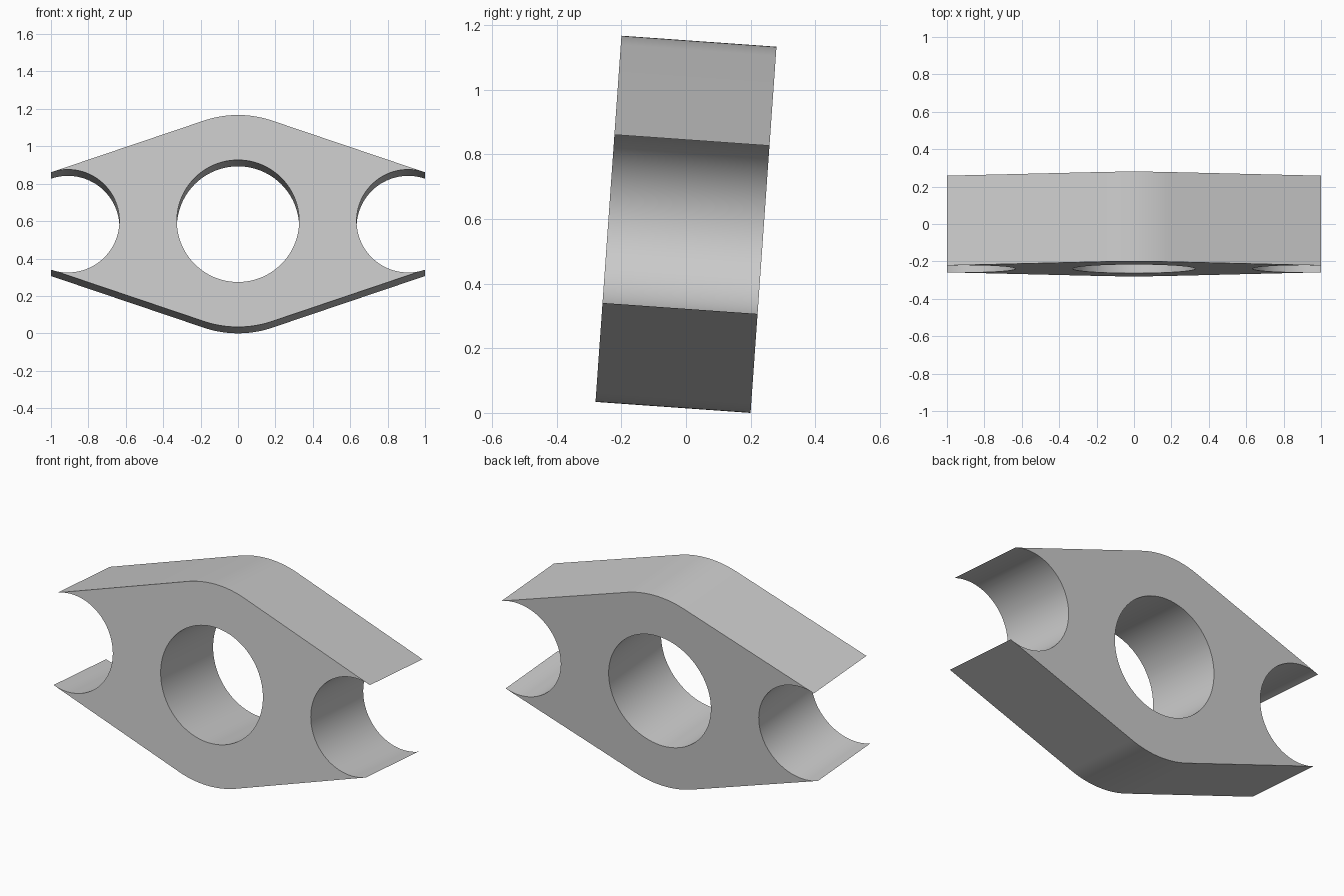
import bpy, bmesh
from math import sin, cos, asin, acos, atan2, hypot, pi, radians
from mathutils import Matrix

cube = bpy.data.objects.get("Cube")
if cube:
    bpy.data.objects.remove(cube, do_unlink=True)

CROWN = 0.568            # radius of the rounded top and bottom
BORE = 0.327             # centre hole radius
NOTCH, NOTCH_X = 0.276, 0.91
DEPTH = 0.481
LEAN = radians(4.05)

grey = bpy.data.materials.new("plain grey")
grey.use_nodes = True
colour = (0.6, 0.6, 0.6, 1)
grey.diffuse_color = colour
grey.node_tree.nodes["Principled BSDF"].inputs["Base Color"].default_value = colour


def arc(cx, radius, start, end, steps):
    angles = [start + (end - start) * i / steps for i in range(steps + 1)]
    return [(cx + radius * cos(a), radius * sin(a)) for a in angles]


# Half outline: crown arc, straight flank to the pointed tip, round notch
tip_z = (NOTCH ** 2 - (1 - NOTCH_X) ** 2) ** 0.5
tangent = atan2(tip_z, 1) + acos(CROWN / hypot(1, tip_z))
notch_angle = atan2(tip_z, 1 - NOTCH_X)
right = arc(NOTCH_X, NOTCH, -notch_angle, notch_angle - 2 * pi, 64)
crown = arc(0, CROWN, tangent, pi - tangent, 24)
left = [(-x, -z) for x, z in right]
base = [(-x, -z) for x, z in crown]
outline = right + crown + left + base
bore = arc(0, BORE, 0, 2 * pi, 96)[:-1]

# Fill the face between outline and bore, then extrude it to full depth
bm = bmesh.new()
edges = []
for loop in (outline, bore):
    verts = [bm.verts.new((x, -DEPTH / 2, z)) for x, z in loop]
    edges += [bm.edges.new((v, verts[i - 1])) for i, v in enumerate(verts)]
bmesh.ops.triangle_fill(bm, use_beauty=True, use_dissolve=False, edges=edges)
back = bmesh.ops.extrude_face_region(bm, geom=bm.faces[:], use_keep_orig=True)["geom"]
bmesh.ops.translate(bm, vec=(0, DEPTH, 0),
                    verts=[g for g in back if isinstance(g, bmesh.types.BMVert)])
bmesh.ops.recalc_face_normals(bm, faces=bm.faces[:])

# Lean the plate back and rest it on the ground
bm.transform(Matrix.Rotation(-LEAN, 4, "X"))
lowest = min(v.co.z for v in bm.verts)
bmesh.ops.translate(bm, vec=(0, 0, -lowest), verts=bm.verts[:])

mesh = bpy.data.meshes.new("link_plate")
bm.to_mesh(mesh)
bm.free()
mesh.materials.append(grey)
plate = bpy.data.objects.new("link_plate", mesh)
bpy.context.collection.objects.link(plate)
bpy.context.view_layer.objects.active = plate
plate.select_set(True)
bpy.ops.object.shade_smooth_by_angle(angle=radians(30))
